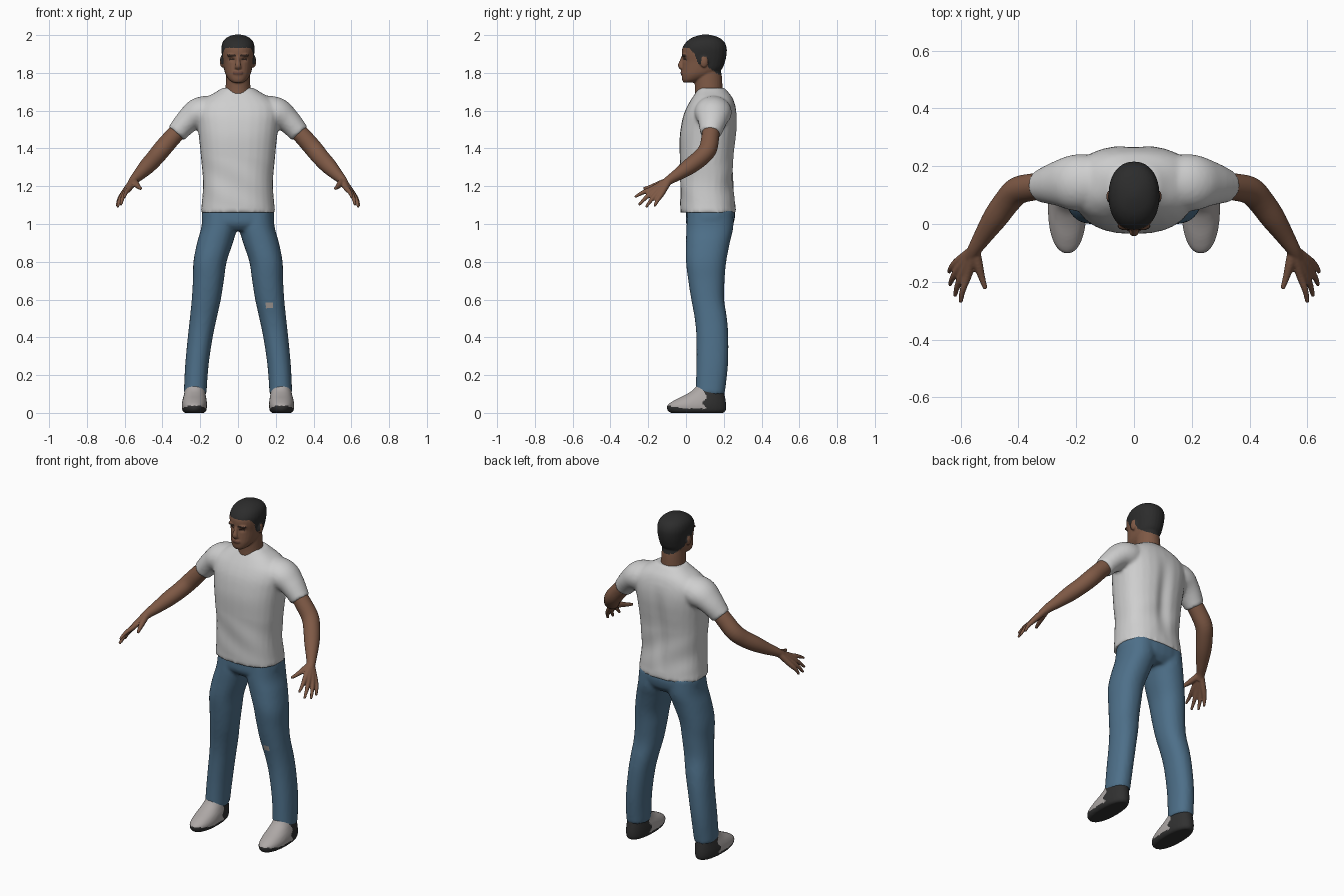
import bpy, bmesh, math
from mathutils import Vector, Matrix

cube = bpy.data.objects.get("Cube")
if cube:
    bpy.data.objects.remove(cube)


def material(name, r, g, b):
    m = bpy.data.materials.new(name)
    m.use_nodes = True
    m.diffuse_color = (r, g, b, 1)
    bsdf = m.node_tree.nodes["Principled BSDF"]
    bsdf.inputs["Base Color"].default_value = (r, g, b, 1)
    bsdf.inputs["Roughness"].default_value = 0.9
    return m


SKIN = material("skin", 0.21, 0.1, 0.06)
HAIR = material("hair_black", 0.025, 0.025, 0.025)
BROW = material("brow_brown", 0.035, 0.02, 0.015)
LIPS = material("lip_brown", 0.15, 0.065, 0.045)
SHIRT = material("shirt_white", 0.62, 0.62, 0.62)
DENIM = material("denim_blue", 0.075, 0.16, 0.25)
PATCH = material("patch_grey", 0.36, 0.32, 0.3)
SHOE = material("shoe_grey", 0.42, 0.39, 0.38)
SOLE = material("sole_black", 0.03, 0.03, 0.03)


def spline(rows, steps=5):
    """Catmull-Rom interpolation of parameter rows."""
    pts = [rows[0], *rows, rows[-1]]
    out = []
    for p, a, b, q in zip(pts, pts[1:], pts[2:], pts[3:]):
        for i in range(steps):
            t = i / steps
            out.append([0.5 * (2 * u + (v - o) * t + (2 * o - 5 * u + 4 * v - w) * t * t
                               + (3 * u - o - 3 * v + w) * t ** 3)
                        for o, u, v, w in zip(p, a, b, q)])
    return out + [list(rows[-1])]


def skin_rings(bm, rings, power=2.0, n=28):
    """Close a tube through rings of (centre, half axis, half axis)."""
    loops = []
    for c, u, v in rings:
        loop = []
        for i in range(n):
            a = math.tau * i / n
            cs, sn = math.cos(a), math.sin(a)
            loop.append(bm.verts.new(c + u * math.copysign(abs(cs) ** (2 / power), cs)
                                     + v * math.copysign(abs(sn) ** (2 / power), sn)))
        loops.append(loop)
    for lo, hi in zip(loops, loops[1:]):
        for i in range(n):
            j = (i + 1) % n
            bm.faces.new((lo[i], lo[j], hi[j], hi[i]))
    bm.faces.new(loops[0][::-1])
    bm.faces.new(loops[-1])


def stack(bm, rows, power=2.0, side=1):
    """Level rings: height, centre x, half width, front y, back y."""
    skin_rings(bm, [(Vector((side * x, (f + b) / 2, z)), Vector((w, 0, 0)),
                     Vector((0, (b - f) / 2, 0))) for z, x, w, f, b in spline(rows)], power)


def limb(bm, rows, side=1):
    """Rings across a path: x, y, z, depth radius, other radius."""
    rows = spline(rows)
    pts = [Vector((side * r[0], r[1], r[2])) for r in rows]
    rings = []
    for i, r in enumerate(rows):
        t = (pts[min(i + 1, len(pts) - 1)] - pts[max(i - 1, 0)]).normalized()
        u = Vector((0, 1, 0))
        u = (u - t * u.dot(t)).normalized()
        rings.append((pts[i], u * r[3], t.cross(u) * r[4]))
    skin_rings(bm, rings)


def ball(bm, centre, radii):
    bmesh.ops.create_uvsphere(bm, u_segments=20, v_segments=12, radius=1,
                              matrix=Matrix.Translation(centre) @ Matrix.Diagonal((*radii, 1)))


def fuse(name, bm, voxel, mats, rule=None, bend=None):
    """Blend the pieces into one smooth skin, shape it and colour its faces."""
    bmesh.ops.recalc_face_normals(bm, faces=bm.faces)
    me = bpy.data.meshes.new(name)
    bm.to_mesh(me)
    bm.free()
    ob = bpy.data.objects.new(name, me)
    bpy.context.scene.collection.objects.link(ob)
    rem = ob.modifiers.new("blend", "REMESH")
    rem.mode = "VOXEL"
    rem.voxel_size = voxel
    soft = ob.modifiers.new("soften", "SMOOTH")
    soft.factor = 0.5
    soft.iterations = 3
    dg = bpy.context.evaluated_depsgraph_get()
    baked = bpy.data.meshes.new_from_object(ob.evaluated_get(dg))
    ob.modifiers.clear()
    ob.data = baked
    baked.materials.clear()
    for m in mats:
        baked.materials.append(m)
    if bend:
        for v in baked.vertices:
            bend(v.co)
    for p in baked.polygons:
        p.use_smooth = True
        p.material_index = rule(p.center) if rule else 0


# Shirt: torso and two short sleeves
bm = bmesh.new()
stack(bm, [(1.06, 0, .198, -.03, .266), (1.12, 0, .191, -.031, .26), (1.22, 0, .185, -.031, .252),
           (1.35, 0, .196, -.033, .255), (1.45, 0, .206, -.034, .266), (1.52, 0, .215, -.026, .272),
           (1.58, 0, .222, -.012, .27), (1.63, 0, .212, .01, .26), (1.67, 0, .165, .034, .245),
           (1.7, 0, .115, .054, .222), (1.72, 0, .085, .066, .205)], 2.4)
for s in (1, -1):
    limb(bm, [(.1, .145, 1.6, .09, .08), (.2, .143, 1.588, .098, .084),
              (.265, .14, 1.547, .078, .066), (.327, .13, 1.478, .055, .054)], s)


def drape(co):
    # spine hollow and soft folds
    if co.y > .15 and 1.1 < co.z < 1.62 and abs(co.x) < .2:
        co.y -= .016 * math.exp(-(co.x / .035) ** 2) * math.sin(math.pi * (co.z - 1.1) / .52)
    if 1.1 < co.z < 1.35:
        co.y += .003 * math.sin(28 * co.z + 22 * co.x) * math.sin(math.pi * (co.z - 1.1) / .25)


fuse("shirt", bm, .01, [SHIRT], bend=drape)

# Jeans: hips and two legs, with a small patch on the left knee
bm = bmesh.new()
stack(bm, [(.965, 0, .13, .03, .22), (1, 0, .185, .002, .25),
           (1.05, 0, .192, 0, .26), (1.09, 0, .182, .005, .25)], 2.4)
for s in (1, -1):
    stack(bm, [(.1, .227, .06, .05, .205), (.25, .218, .062, .055, .222), (.4, .2, .066, .055, .224),
               (.5, .184, .071, .046, .217), (.6, .168, .077, .028, .202), (.7, .157, .082, .012, .204),
               (.8, .148, .088, 0, .213), (.9, .122, .095, 0, .232), (.98, .1, .095, .002, .25),
               (1.07, .09, .095, .008, .25)], 2.2, s)
fuse("jeans", bm, .01, [DENIM, PATCH],
     lambda c: int(abs(c.x - .165) < .017 and abs(c.z - .57) < .017 and c.y < .1))


# Shoes: grey uppers, black heels and soles
def shoe_colour(c):
    toe = max(0, -c.y) / .1
    return int(c.y > .1 + .01 * math.sin(90 * c.z) or c.z < .022 + .016 * toe)


for s, tag in ((1, "left"), (-1, "right")):
    bm = bmesh.new()
    stack(bm, [(0, .231, .052, -.08, .2), (.012, .231, .063, -.097, .211), (.04, .231, .067, -.1, .213),
               (.068, .23, .064, -.06, .21), (.095, .229, .058, -.005, .205),
               (.12, .228, .054, .035, .2), (.15, .227, .048, .06, .19)], 2.2, s)
    fuse(tag + "_shoe", bm, .007, [SHOE, SOLE], shoe_colour)

# Arms: forearm, then a ray from the wrist to each fingertip
FINGERS = [((.575, -.175, 1.188), (.6, -.272, 1.142)), ((.59, -.167, 1.177), (.62, -.25, 1.1)),
           ((.603, -.15, 1.166), (.638, -.212, 1.088)), ((.61, -.13, 1.158), (.641, -.167, 1.093))]
for s, tag in ((1, "left"), (-1, "right")):
    bm = bmesh.new()
    limb(bm, [(.29, .135, 1.52, .045, .045), (.35, .128, 1.456, .047, .047),
              (.403, .115, 1.395, .048, .048), (.44, .077, 1.35, .046, .046),
              (.48, .022, 1.307, .043, .043), (.52, -.038, 1.265, .033, .033),
              (.55, -.085, 1.235, .025, .025), (.565, -.115, 1.21, .022, .022)], s)
    for knuckle, tip in FINGERS:
        k, t = Vector(knuckle), Vector(tip)
        w = Vector((.553, -.09, 1.232)).lerp(k, .1)
        m = k.lerp(t, .55) + Vector((.004, 0, .004))
        limb(bm, [(*w, .019, .019), (*k, .015, .015), (*m, .011, .011), (*t, .007, .007)], s)
    limb(bm, [(.552, -.092, 1.228, .02, .02), (.54, -.14, 1.212, .017, .017),
              (.527, -.185, 1.197, .012, .012), (.514, -.225, 1.187, .008, .008)], s)
    fuse(tag + "_arm", bm, .005, [SKIN])

# Head: neck, skull, jaw, nose, lips and ears
bm = bmesh.new()
stack(bm, [(1.62, 0, .07, .075, .19), (1.67, 0, .07, .05, .192), (1.72, 0, .066, .047, .193),
           (1.78, 0, .063, .045, .19), (1.84, 0, .06, .05, .18)])
stack(bm, [(1.748, 0, .025, -.012, .04), (1.762, 0, .046, -.02, .085), (1.79, 0, .065, -.023, .15),
           (1.82, 0, .074, -.021, .19), (1.86, 0, .08, -.018, .207), (1.9, 0, .086, -.022, .215),
           (1.935, 0, .088, -.018, .215), (1.965, 0, .08, .003, .202), (1.985, 0, .062, .03, .178),
           (1.997, 0, .038, .062, .145), (2.003, 0, .012, .09, .115)], 2.2)
limb(bm, [(0, -.014, 1.888, .009, .009), (0, -.024, 1.86, .011, .011),
          (0, -.031, 1.838, .012, .016), (0, -.022, 1.824, .01, .016)])
ball(bm, (0, -.017, 1.8), (.028, .013, .012))
for s in (1, -1):
    ball(bm, (s * .084, .095, 1.86), (.012, .022, .032))
    ball(bm, (s * .032, -.008, 1.893), (.028, .014, .008))

HAIRLINE = [(-.1, 1.937), (.015, 1.932), (.045, 1.9), (.065, 1.845), (.078, 1.845), (.084, 1.885),
            (.11, 1.885), (.118, 1.83), (.16, 1.8), (.2, 1.782), (.3, 1.782)]


def head_colour(c):
    x = abs(c.x)
    if c.y < .04:
        if .01 < x < .056 and abs(c.z - 1.892) < .006:
            return 2
        if .018 < x < .046 and abs(c.z - 1.87) < .005:
            return 2
        if x < .028 and abs(c.z - 1.8) < .008:
            return 3
    for (y0, z0), (y1, z1) in zip(HAIRLINE, HAIRLINE[1:]):
        if y0 <= c.y < y1:
            return int(c.z > z0 + (z1 - z0) * (c.y - y0) / (y1 - y0))
    return 0


def eye_sockets(co):
    if co.y < .05:
        d = ((abs(co.x) - .033) / .016) ** 2 + ((co.z - 1.87) / .01) ** 2
        co.y += .007 * math.exp(-d)


fuse("head", bm, .005, [SKIN, HAIR, BROW, LIPS], head_colour, eye_sockets)
